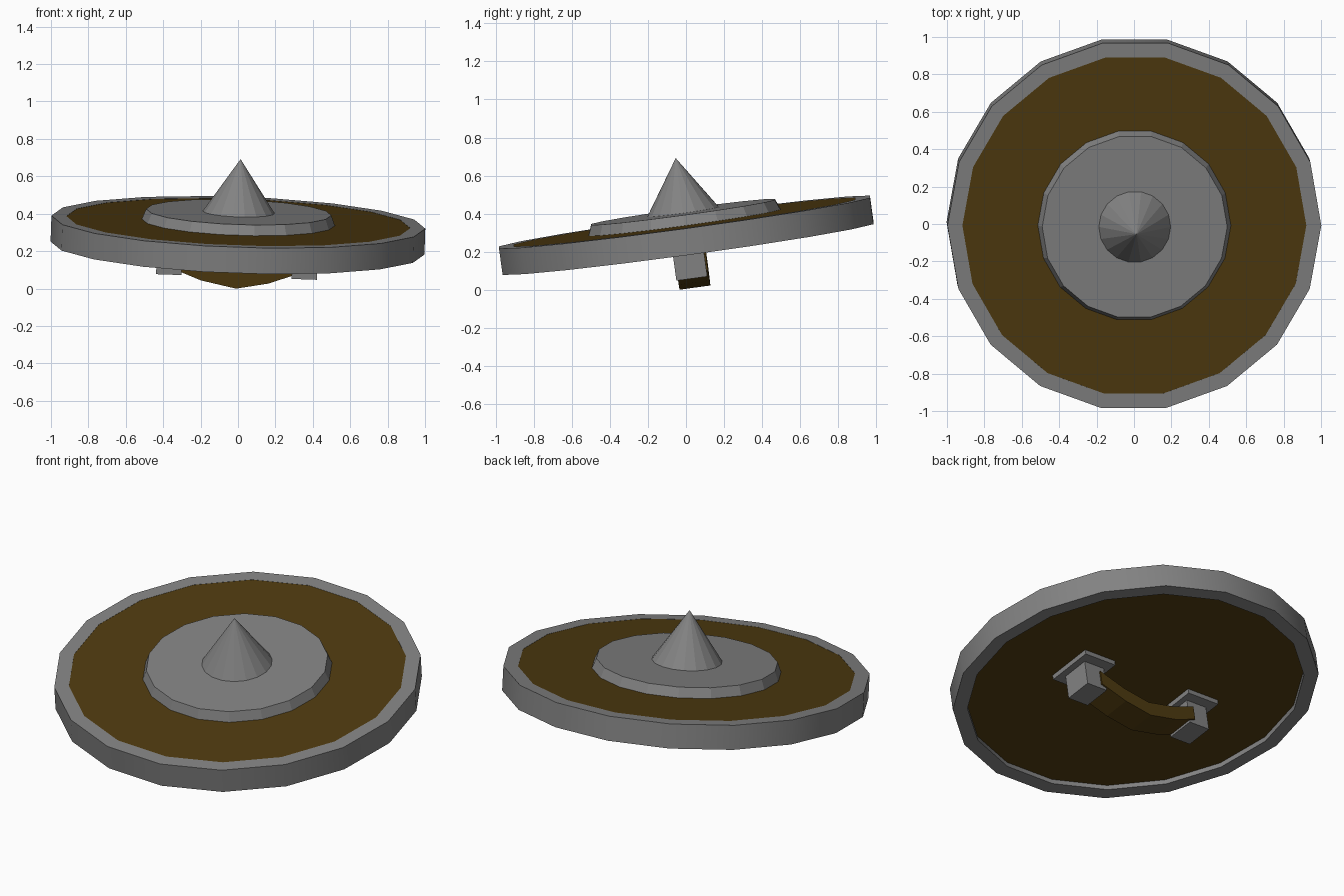
import bpy, bmesh, math
from mathutils import Matrix, Vector

if "Cube" in bpy.data.objects:
    bpy.data.objects.remove(bpy.data.objects["Cube"])

SIDES = 18

def material(name, rgb):
    m = bpy.data.materials.new(name)
    m.diffuse_color = (*rgb, 1.0)
    m.use_nodes = True
    m.node_tree.nodes["Principled BSDF"].inputs["Base Color"].default_value = m.diffuse_color
    return m

steel = material("grey_steel", (0.225, 0.225, 0.225))
wood = material("brown_wood", (0.078, 0.043, 0.005))

# the shield lies tilted; local origin is the middle of its top face
TILT = (Matrix.Translation((0.002, -0.008, 0.355))
        @ Matrix.Rotation(math.radians(2.0), 4, 'Y')
        @ Matrix.Rotation(math.radians(7.8), 4, 'X'))

def finish(bm, name, mat):
    bmesh.ops.recalc_face_normals(bm, faces=bm.faces)
    me = bpy.data.meshes.new(name)
    bm.to_mesh(me)
    bm.free()
    ob = bpy.data.objects.new(name, me)
    bpy.context.collection.objects.link(ob)
    me.materials.append(mat)
    ob.matrix_world = TILT
    return ob

def cone(name, mat, r_low, r_high, z_low, z_high):
    bm = bmesh.new()
    bmesh.ops.create_cone(bm, cap_ends=True, segments=SIDES, radius1=r_low, radius2=r_high,
                          depth=z_high - z_low,
                          matrix=Matrix.Translation((0, 0, (z_low + z_high) / 2))
                          @ Matrix.Rotation(math.radians(0), 4, 'Z'))
    # put a corner exactly on the x axis
    first = max((v.co for v in bm.verts), key=lambda c: c.xy.length)
    turn = -math.atan2(first.y, first.x)
    bmesh.ops.rotate(bm, verts=bm.verts, matrix=Matrix.Rotation(turn, 3, 'Z'))
    return finish(bm, name, mat)

def ring(name, mat, profile):
    bm = bmesh.new()
    loops = []
    for i in range(SIDES):
        a = i * math.tau / SIDES
        loops.append([bm.verts.new((r * math.cos(a), r * math.sin(a), z)) for r, z in profile])
    n = len(profile)
    for i in range(SIDES):
        p, q = loops[i], loops[(i + 1) % SIDES]
        for j in range(n):
            k = (j + 1) % n
            bm.faces.new((p[j], q[j], q[k], p[k]))
    return finish(bm, name, mat)

def box(name, mat, lo, hi):
    lo, hi = Vector(lo), Vector(hi)
    bm = bmesh.new()
    bmesh.ops.create_cube(bm, size=1, matrix=Matrix.Translation((lo + hi) / 2)
                          @ Matrix.Diagonal((*(hi - lo), 1)))
    return finish(bm, name, mat)

# metal rim, smooth around the outside
rim = ring("rim", steel, [(1, 0), (1, -0.14), (0.92, -0.14), (0.92, 0)])
bpy.context.view_layer.objects.active = rim
rim.select_set(True)
bpy.ops.object.shade_smooth_by_angle(angle=math.radians(30))
rim.select_set(False)

# wooden board, centre plate and spike
cone("board", wood, 0.922, 0.922, -0.112, -0.001)
cone("boss_plate", steel, 0.52, 0.495, -0.01, 0.054)
cone("spike", steel, 0.195, 0.0, 0.05, 0.34)

# handle mounts, mirrored left and right
for side, s in (("right", 1), ("left", -1)):
    xs = sorted((s * 0.26, s * 0.47))
    box(f"mount_plate_{side}", steel, (xs[0], -0.14, -0.14), (xs[1], 0.14, -0.105))
    xs = sorted((s * 0.295, s * 0.43))
    box(f"mount_block_{side}", steel, (xs[0], -0.082, -0.285), (xs[1], 0.082, -0.135))

# curved wooden grip swept between the mounts
path = [(-0.33, -0.258), (-0.19, -0.311), (0, -0.349), (0.17, -0.316), (0.33, -0.258)]
bm = bmesh.new()
rows = [[bm.verts.new((x, y, z + h)) for y, h in
         ((-0.074, 0), (0.09, 0), (0.09, 0.085), (-0.074, 0.085))] for x, z in path]
for p, q in zip(rows, rows[1:]):
    for j in range(4):
        k = (j + 1) % 4
        bm.faces.new((p[j], p[k], q[k], q[j]))
bm.faces.new(rows[0])
bm.faces.new(rows[-1])
finish(bm, "grip", wood)
